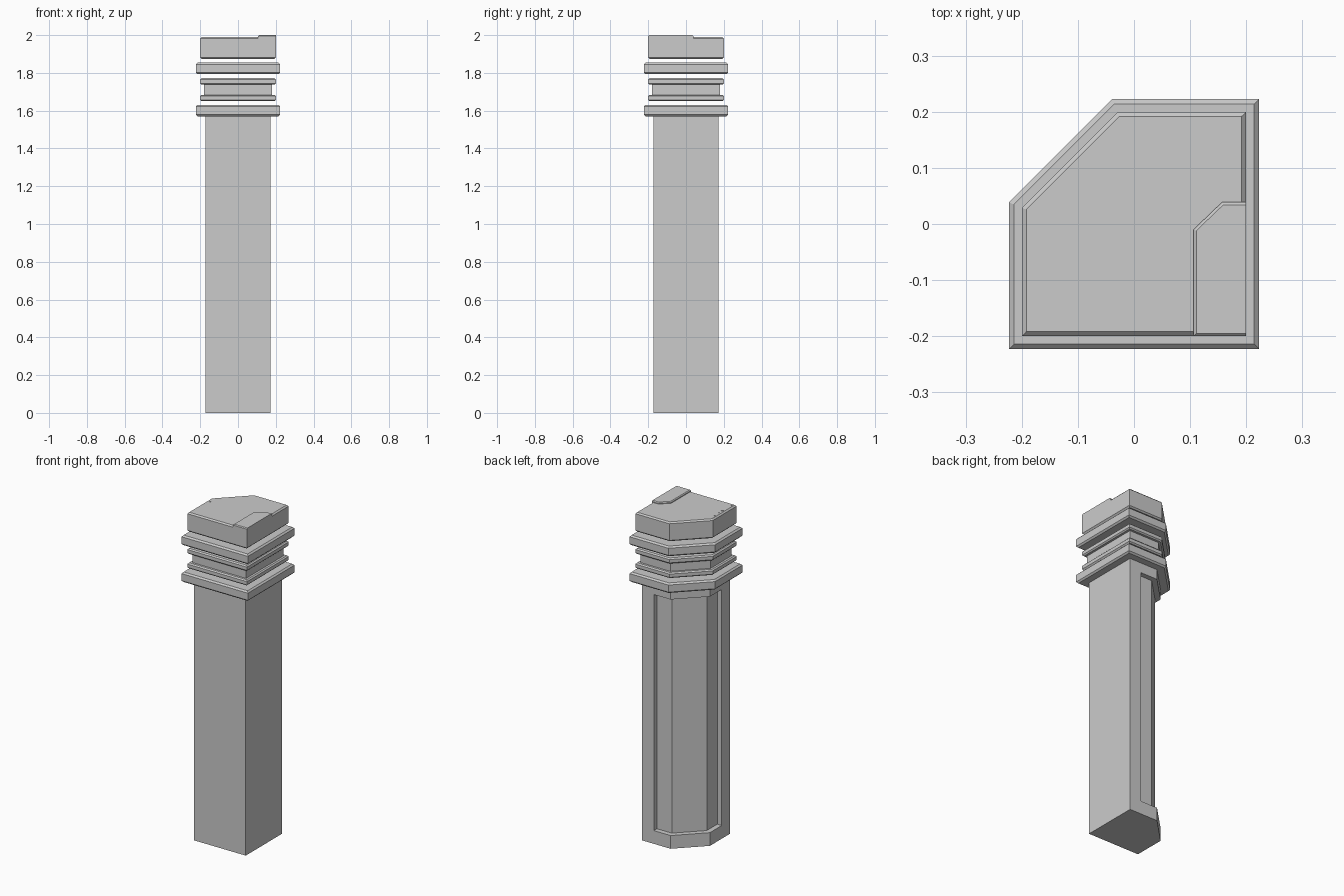
import bpy, bmesh
from math import sqrt, cos, sin, radians

if "Cube" in bpy.data.objects:
    bpy.data.objects.remove(bpy.data.objects["Cube"])


def section(s):
    """Square of half-width s with the back-left corner cut at 45 degrees."""
    c = 0.229 + (s - 0.2) * sqrt(2)
    return [(-s, -s), (s, -s), (s, s), (s - c, s), (-s, c - s)]


def loft(name, layers):
    """Solid skinned through (z, outline) layers."""
    bm = bmesh.new()
    rings = [[bm.verts.new((x, y, z)) for x, y in pts] for z, pts in layers]
    n = len(rings[0])
    for a, b in zip(rings, rings[1:]):
        for i in range(n):
            j = (i + 1) % n
            bm.faces.new((a[i], a[j], b[j], b[i]))
    bm.faces.new(rings[0][::-1])
    bm.faces.new(rings[-1])
    bmesh.ops.recalc_face_normals(bm, faces=bm.faces)
    me = bpy.data.meshes.new(name)
    bm.to_mesh(me)
    bm.free()
    ob = bpy.data.objects.new(name, me)
    bpy.context.collection.objects.link(ob)
    return ob


def slab(name, z0, z1, s, b):
    """Five-sided slab with bevelled top and bottom rims."""
    return loft(name, [(z0, section(s - b)), (z0 + b, section(s)),
                       (z1 - b, section(s)), (z1, section(s - b))])


# Shaft with a recess wrapping the back, corner and left faces
shaft = loft("shaft", [(0, section(0.173)), (1.575, section(0.173))])
inner, outer, end = section(0.143), section(0.3), 0.095
cut_profile = [(end, 0.3), outer[3], outer[4], (-0.3, -end),
               (-0.143, -end), inner[4], inner[3], (end, 0.143)]
cutter = loft("recess_cutter", [(0.08, cut_profile), (1.51, cut_profile)])
cutter.hide_render = True
mod = shaft.modifiers.new("recess", "BOOLEAN")
mod.operation = "DIFFERENCE"
mod.solver = "EXACT"
mod.object = cutter
bpy.context.view_layer.objects.active = shaft
bpy.ops.object.modifier_apply(modifier=mod.name)
bpy.data.objects.remove(cutter)

# Stacked collars, neck and cap
for name, z0, z1, s, b in [
    ("lower_flange", 1.57, 1.631, 0.223, 0.009),
    ("lower_ring", 1.65, 1.684, 0.2, 0.007),
    ("upper_ring", 1.738, 1.772, 0.2, 0.007),
    ("upper_flange", 1.793, 1.854, 0.223, 0.009),
    ("cap", 1.873, 1.99, 0.2, 0.008),
]:
    slab(name, z0, z1, s, b)
loft("neck", [(1.68, section(0.18)), (1.742, section(0.18))])


# Raised plate on the front-right of the cap
def plate(d):
    return [(0.106 + d, -0.2 + d), (0.2, -0.2 + d), (0.2, 0.039 - d),
            (0.157 + d * 0.4, 0.039 - d), (0.106 + d, -0.01 - d * 0.4)]


loft("cap_plate", [(1.976, plate(0)), (1.995, plate(0)), (2.0, plate(0.005))])

# Small nicks along the left edge of the cap
for i, (y, length, angle) in enumerate([(-0.015, 0.014, 30), (-0.061, 0.006, 20),
                                        (-0.093, 0.015, 38), (-0.171, 0.017, 42)]):
    ca, sa = cos(radians(angle)), sin(radians(angle))
    h, w = length / 2, 0.0025
    pts = [(-0.18 + u * ca - v * sa, y + u * sa + v * ca)
           for u, v in [(-h, -w), (h, -w), (h, w), (-h, w)]]
    loft(f"cap_nick_{i + 1}", [(1.988, pts), (1.991, pts)])
